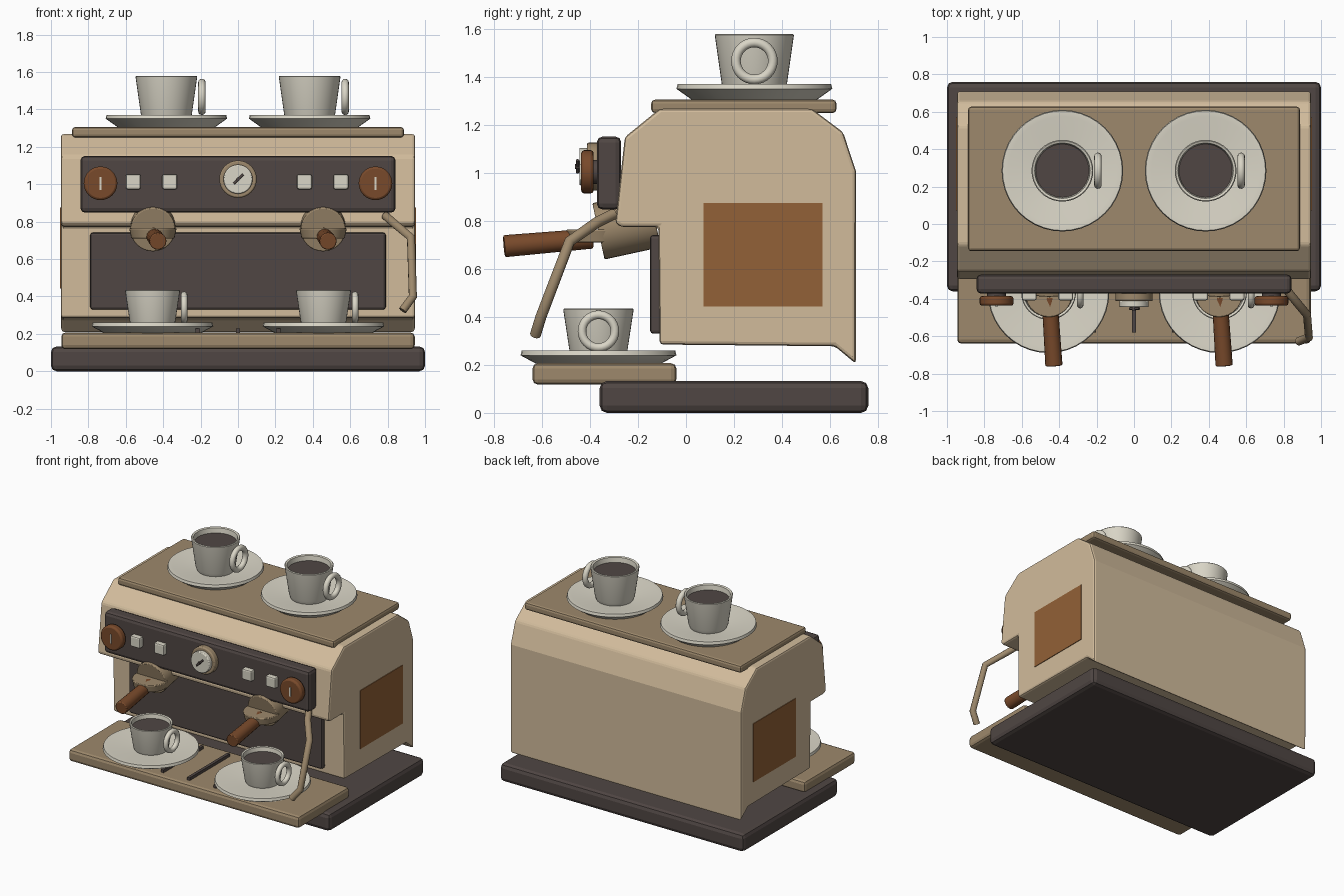
import bpy, bmesh, math
from mathutils import Vector

old = bpy.data.objects.get("Cube")
if old:
    bpy.data.objects.remove(old, do_unlink=True)


def material(name, rgb):
    m = bpy.data.materials.new(name)
    m.use_nodes = True
    m.diffuse_color = (*rgb, 1)
    m.node_tree.nodes["Principled BSDF"].inputs["Base Color"].default_value = (*rgb, 1)
    return m


CREAM = material("cream_enamel", (0.64, 0.50, 0.33))
TAN = material("dark_tan", (0.34, 0.25, 0.15))
DARK = material("charcoal", (0.08, 0.062, 0.057))
WHITE = material("porcelain", (0.70, 0.67, 0.57))
PANEL = material("wood_panel", (0.29, 0.12, 0.038))
WOOD = material("dark_wood", (0.19, 0.068, 0.024))


def finish(name, bm, mat, bevel=0, segments=2, smooth=False):
    bmesh.ops.recalc_face_normals(bm, faces=bm.faces)
    me = bpy.data.meshes.new(name)
    bm.to_mesh(me)
    bm.free()
    me.materials.append(mat)
    ob = bpy.data.objects.new(name, me)
    bpy.context.collection.objects.link(ob)
    if bevel:
        mod = ob.modifiers.new("Bevel", "BEVEL")
        mod.width, mod.segments, mod.limit_method = bevel, segments, "ANGLE"
    if smooth:
        bpy.ops.object.select_all(action="DESELECT")
        ob.select_set(True)
        bpy.context.view_layer.objects.active = ob
        bpy.ops.object.shade_smooth_by_angle(angle=math.radians(35))
    return ob


def box(name, lo, hi, mat, bevel=0):
    bm = bmesh.new()
    bmesh.ops.create_cube(bm, size=1)
    lo, hi = Vector(lo), Vector(hi)
    for v in bm.verts:
        v.co = (lo + hi) / 2 + v.co * (hi - lo)
    return finish(name, bm, mat, bevel)


def rod(name, a, b, r, mat, bevel=0, sides=32, r2=None):
    a, b = Vector(a), Vector(b)
    bm = bmesh.new()
    bmesh.ops.create_cone(bm, cap_ends=True, segments=sides, radius1=r,
                          radius2=r2 or r, depth=(b - a).length)
    rot = (b - a).to_track_quat("Z", "Y")
    for v in bm.verts:
        v.co = rot @ v.co + (a + b) / 2
    return finish(name, bm, mat, bevel, smooth=True)


def lathe(name, profile, at, mat, steps=40):
    bm = bmesh.new()
    vs = [bm.verts.new((r, 0, z)) for r, z in profile]
    es = [bm.edges.new(pair) for pair in zip(vs, vs[1:])]
    bmesh.ops.spin(bm, geom=vs + es, cent=(0, 0, 0), axis=(0, 0, 1),
                   angle=math.tau, steps=steps)
    bmesh.ops.remove_doubles(bm, verts=bm.verts, dist=0.0005)
    bmesh.ops.translate(bm, verts=bm.verts, vec=at)
    return finish(name, bm, mat, smooth=True)


def tube(name, points, r, mat):
    cu = bpy.data.curves.new(name, "CURVE")
    cu.dimensions, cu.bevel_depth, cu.bevel_resolution = "3D", r, 3
    cu.use_fill_caps = True
    sp = cu.splines.new("POLY")
    sp.points.add(len(points) - 1)
    for p, co in zip(sp.points, points):
        p.co = (*co, 1)
    cu.materials.append(mat)
    ob = bpy.data.objects.new(name, cu)
    bpy.context.collection.objects.link(ob)


def ring(name, at, major, minor, mat):
    # handle ring facing along x
    bm = bmesh.new()
    vs = [bm.verts.new((minor * math.cos(math.tau * i / 12), major + minor * math.sin(math.tau * i / 12), 0))
          for i in range(12)]
    es = [bm.edges.new((vs[i], vs[i - 1])) for i in range(12)]
    bmesh.ops.spin(bm, geom=vs + es, cent=(0, 0, 0), axis=(1, 0, 0),
                   angle=math.tau, steps=32)
    bmesh.ops.remove_doubles(bm, verts=bm.verts, dist=0.0005)
    bmesh.ops.translate(bm, verts=bm.verts, vec=at)
    finish(name, bm, mat, smooth=True)


def cup_set(name, x, y, z, s, lift):
    # saucer, cup, coffee and handle
    lathe(name + "_saucer", [(0, 0), (0.26, 0), (0.325, lift - 0.02), (0.32, lift),
                             (0.29, lift), (0.14, 0.035), (0, 0.035)], (x, y, z), WHITE)
    cup = [(0, 0.035), (0.125, 0.035), (0.135, 0.06), (0.165, 0.27), (0.16, 0.275),
           (0.148, 0.27), (0.14, 0.22), (0, 0.22)]
    k = 0.23 / 0.275 if s < 1 else 1
    lathe(name + "_cup", [(r * s, h * k) for r, h in cup], (x, y, z), WHITE)
    rod(name + "_coffee", (x, y, z + 0.21 * k), (x, y, z + 0.235 * k), 0.143 * s, DARK)
    ring(name + "_handle", (x + 0.19 * s, y, z + 0.162 * k), 0.077 * s, 0.02 * s, WHITE)


# Base and drip tray
box("base", (-1, -0.36, 0), (1, 0.76, 0.133), DARK, 0.03)
box("drip_tray", (-0.945, -0.64, 0.118), (0.945, -0.04, 0.207), TAN, 0.022)
for i, x in enumerate((-0.215, 0, 0.215)):
    box(f"tray_slot_{i}", (x - 0.011, -0.58, 0.2), (x + 0.011, -0.11, 0.228), DARK)

# Body shell from a side profile
profile = [(-0.295, 0.79), (-0.255, 1.15), (-0.11, 1.268), (0.525, 1.268), (0.655, 1.17),
           (0.708, 1.01), (0.708, 0.205), (0.62, 0.278), (-0.11, 0.285), (-0.115, 0.775), (-0.27, 0.775)]
bm = bmesh.new()
face = bm.faces.new([bm.verts.new((-0.947, y, z)) for y, z in profile])
ext = bmesh.ops.extrude_face_region(bm, geom=[face])
bmesh.ops.translate(bm, vec=(1.894, 0, 0),
                    verts=[g for g in ext["geom"] if isinstance(g, bmesh.types.BMVert)])
finish("body", bm, CREAM, 0.022)

# Panels on the body
box("cup_shelf", (-0.887, -0.145, 1.25), (0.887, 0.627, 1.306), TAN, 0.016)
box("control_panel", (-0.842, -0.372, 0.848), (0.842, -0.27, 1.152), DARK, 0.024)
box("splash_panel", (-0.79, -0.15, 0.33), (0.79, -0.1, 0.742), DARK, 0.014)
for side, x in (("left", 0.948), ("right", -0.948)):
    box(side + "_wood_panel", (x - 0.004, 0.073, 0.443), (x + 0.004, 0.57, 0.875), PANEL)

# Knobs and buttons
for side, x in (("left", 0.735), ("right", -0.735)):
    rod(side + "_knob", (x, -0.365, 1.005), (x, -0.385, 1.005), 0.05, DARK)
    rod(side + "_knob_dial", (x, -0.385, 1.005), (x, -0.437, 1.005), 0.09, WOOD, 0.012)
    box(side + "_knob_mark", (x - 0.005, -0.443, 0.97), (x + 0.005, -0.434, 1.038), WHITE)
for i, x in enumerate((-0.56, -0.365, 0.355, 0.55)):
    box(f"button_{i}", (x - 0.04, -0.408, 0.973), (x + 0.04, -0.36, 1.053), WHITE, 0.01)

# Pressure gauge
rod("gauge_rim", (0, -0.365, 1.027), (0, -0.413, 1.027), 0.1, TAN, 0.008)
rod("gauge_face", (0, -0.41, 1.027), (0, -0.445, 1.027), 0.078, WHITE, 0.006)
tube("gauge_needle", [(-0.022, -0.452, 1.003), (0.028, -0.452, 1.053)], 0.007, DARK)
rod("gauge_pin", (0, -0.44, 1.027), (0, -0.462, 1.027), 0.01, DARK, sides=12)

# Group heads with handles
for side, x in (("left", 0.455), ("right", -0.455)):
    rod(side + "_group_head", (x, -0.365, 0.757), (x, -0.13, 0.808), 0.12, TAN, 0.006)
    rod(side + "_filter_holder", (x, -0.372, 0.71), (x, -0.372, 0.765), 0.115, TAN, 0.006, r2=0.127)
    rod(side + "_filter_handle", (x + 0.003, -0.39, 0.727), (x + 0.027, -0.758, 0.695),
        0.042, WOOD, 0.006, sides=16, r2=0.046)

# Steam wand
tube("steam_wand", [(0.79, -0.30, 0.83), (0.83, -0.37, 0.795), (0.925, -0.485, 0.715),
                    (0.935, -0.605, 0.40), (0.88, -0.628, 0.325)], 0.023, TAN)

# Cups on the shelf and on the tray
for side, sx in (("left", 1), ("right", -1)):
    cup_set(side + "_shelf", sx * 0.383, 0.285, 1.305, 1, 0.066)
    cup_set(side + "_tray", sx * 0.457, -0.365, 0.205, 0.89, 0.055)
